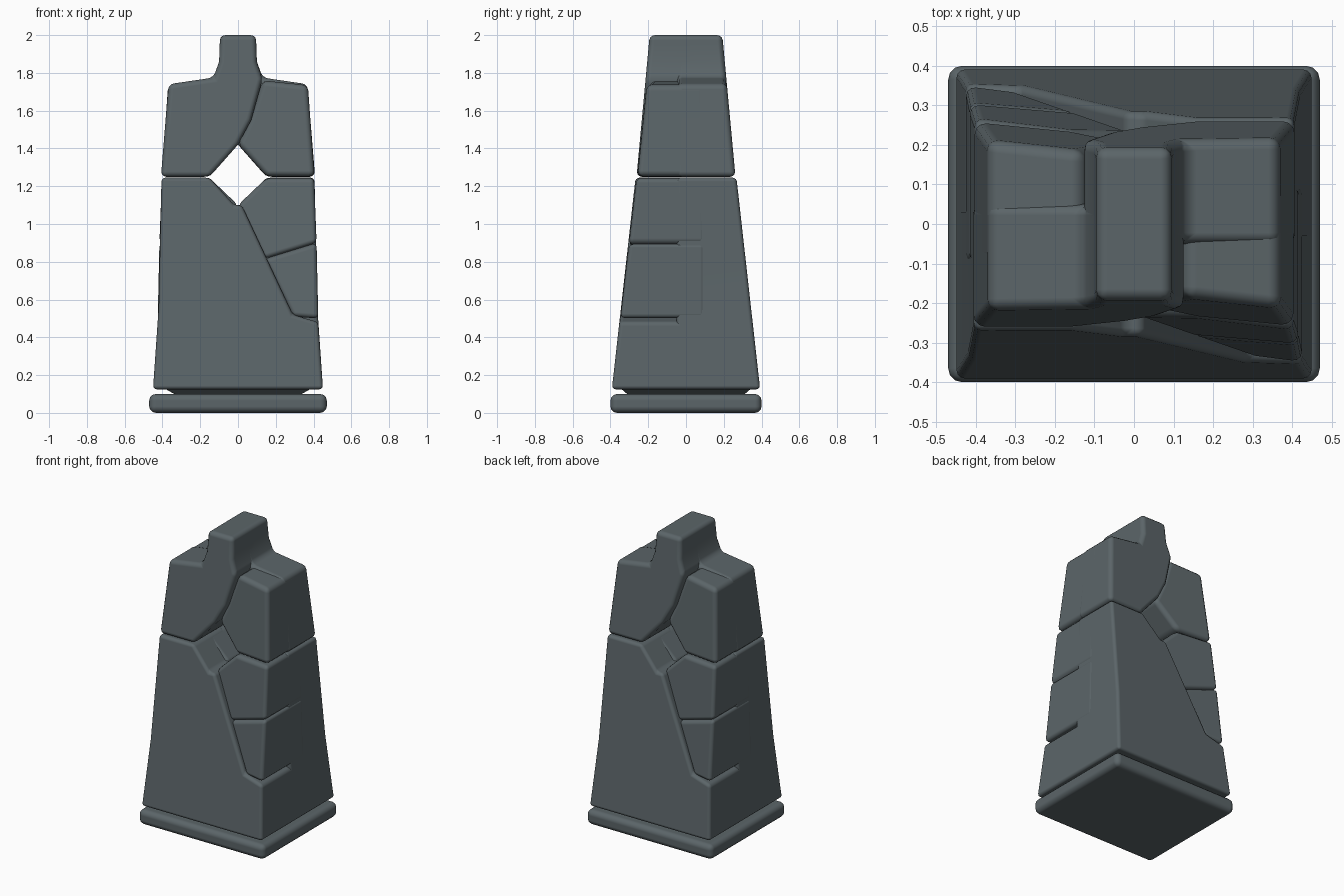
import bpy
import bmesh
from math import pi, radians

if "Cube" in bpy.data.objects:
    bpy.data.objects.remove(bpy.data.objects["Cube"], do_unlink=True)

slate = bpy.data.materials.new("slate_stone")
slate.use_nodes = True
SLATE = (0.105, 0.13, 0.14, 1)
slate.diffuse_color = SLATE
slate.node_tree.nodes["Principled BSDF"].inputs["Base Color"].default_value = SLATE


def finish(name, bm, bevel):
    """Turn a bmesh into a bevelled, smooth-shaded stone."""
    bmesh.ops.recalc_face_normals(bm, faces=bm.faces)
    mesh = bpy.data.meshes.new(name)
    bm.to_mesh(mesh)
    bm.free()
    mesh.materials.append(slate)
    obj = bpy.data.objects.new(name, mesh)
    bpy.context.collection.objects.link(obj)
    mod = obj.modifiers.new("worn_edges", "BEVEL")
    mod.width = bevel
    mod.segments = 3
    mod.limit_method = "ANGLE"
    mod.angle_limit = radians(22)
    mod.harden_normals = True
    bpy.ops.object.select_all(action="DESELECT")
    obj.select_set(True)
    bpy.context.view_layer.objects.active = obj
    bpy.ops.object.shade_smooth_by_angle(angle=radians(40))
    return obj


def block(name, z0, z1, low, high, bevel):
    """Tapered block from half sizes at its bottom and top."""
    bm = bmesh.new()
    bmesh.ops.create_cube(bm, size=2)
    for v in bm.verts:
        w, d = high if v.co.z > 0 else low
        v.co = (v.co.x * w, v.co.y * d, z1 if v.co.z > 0 else z0)
    finish(name, bm, bevel)


def lower_depth(z):
    return 0.392 - 0.112 * (z - 0.13)


def upper_depth(z):
    return 0.262 - 0.093 * (z - 1.25)


def stone(name, profile, depth, back, bevel, tilt=0):
    """Extrude an (x, z) profile from the sloping front; add a half-turn twin."""
    for side in ("front", "back"):
        bm = bmesh.new()
        front = [bm.verts.new((x, -depth(z) + tilt * (0.42 - x), z)) for x, z in profile]
        rear = [bm.verts.new((x, back, z)) for x, z in profile]
        bm.faces.new(front)
        bm.faces.new(rear[::-1])
        n = len(profile)
        for i in range(n):
            j = (i + 1) % n
            bm.faces.new((front[i], rear[i], rear[j], front[j]))
        obj = finish(side + "_" + name, bm, bevel)
        if side == "back":
            obj.rotation_euler.z = pi


# Plinth and the sloping underside of the tower
block("base_slab", 0, 0.1, (0.47, 0.4), (0.47, 0.4), 0.035)
block("tower_foot", 0.09, 0.15, (0.32, 0.3), (0.425, 0.37), 0.01)

# Large leaning lower stones
stone("lower_stone", [(-0.45, 0.125), (0.45, 0.125), (0.425, 0.48), (0.29, 0.52),
                      (0.02, 1.1), (-0.02, 1.1), (-0.15, 1.245), (-0.405, 1.245),
                      (-0.42, 0.56)], lower_depth, 0.05, 0.035)

# Small stones filling the lower corners
stone("upper_fill_stone", [(0, 1.1), (0.15, 1.243), (0.403, 1.243), (0.416, 0.9),
                           (0.14, 0.815)], lower_depth, 0.1, 0.025, 0.12)
stone("lower_fill_stone", [(0.14, 0.815), (0.416, 0.9), (0.425, 0.5), (0.29, 0.51)],
      lower_depth, 0.1, 0.025, 0.12)

# Shoulder stones that rise into the square head
stone("shoulder_and_head", [(-0.408, 1.25), (-0.15, 1.25), (0, 1.42), (0.07, 1.55),
                            (0.13, 1.765), (0.1, 1.86), (0.095, 2), (-0.095, 2),
                            (-0.1, 1.86), (-0.13, 1.775), (-0.368, 1.74)],
      upper_depth, 0.05, 0.028)

# Smaller shoulder stones beside the head
stone("small_shoulder", [(0, 1.42), (0.15, 1.252), (0.405, 1.252), (0.37, 1.735),
                         (0.13, 1.76), (0.06, 1.55)], upper_depth, 0.1, 0.03, 0.1)
